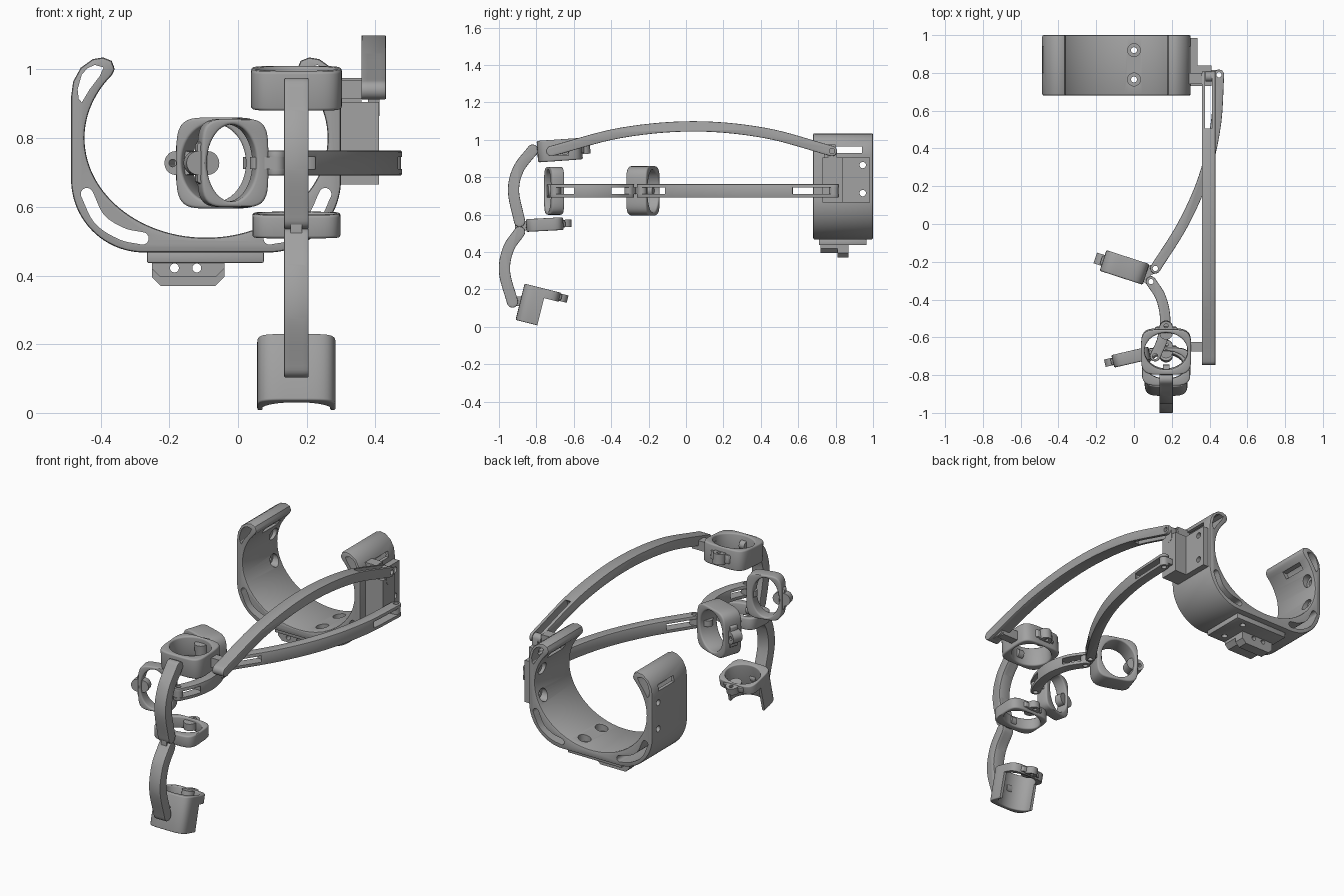
import bpy, bmesh, math
from mathutils import Matrix, Vector

cube = bpy.data.objects.get("Cube")
if cube:
    bpy.data.objects.remove(cube)

grey = bpy.data.materials.new("plain grey")
grey.use_nodes = True
COLOUR = (0.36, 0.36, 0.36, 1)
grey.diffuse_color = COLOUR
grey.node_tree.nodes["Principled BSDF"].inputs["Base Color"].default_value = COLOUR


def frame(x, y, z, origin=(0, 0, 0)):
    """Matrix whose columns are the given axes."""
    m = Matrix((x, y, z)).transposed().to_4x4()
    return Matrix.Translation(origin) @ m


X, Y, Z = Vector((1, 0, 0)), Vector((0, 1, 0)), Vector((0, 0, 1))


def side(x):       # drawing plane (y, z) at a given x
    return frame(Y, Z, X, (x, 0, 0))


def front(y):      # drawing plane (x, z) at a given y
    return frame(X, Z, -Y, (0, y, 0))


def top(z):        # drawing plane (x, y) at a given z
    return frame(X, Y, Z, (0, 0, z))


def make(name, bm, m):
    bm.transform(m)
    bmesh.ops.recalc_face_normals(bm, faces=bm.faces)
    mesh = bpy.data.meshes.new(name)
    bm.to_mesh(mesh)
    bm.free()
    mesh.materials.append(grey)
    ob = bpy.data.objects.new(name, mesh)
    bpy.context.collection.objects.link(ob)
    return ob


def apply(ob, mod):
    with bpy.context.temp_override(object=ob, active_object=ob, selected_objects=[ob]):
        bpy.ops.object.modifier_apply(modifier=mod.name)


def bevel(ob, width, segments=2):
    mod = ob.modifiers.new("bevel", "BEVEL")
    mod.width, mod.segments = width, segments
    mod.limit_method, mod.angle_limit = "ANGLE", math.radians(50)
    apply(ob, mod)
    return ob


def cut(ob, *cutters):
    for c in cutters:
        mod = ob.modifiers.new("cut", "BOOLEAN")
        mod.operation, mod.object, mod.solver = "DIFFERENCE", c, "EXACT"
        apply(ob, mod)
        bpy.data.objects.remove(c)
    return ob


def prism(name, pts, depth, m):
    bm = bmesh.new()
    f = bm.faces.new([bm.verts.new((p[0], p[1], -depth / 2)) for p in pts])
    r = bmesh.ops.extrude_face_region(bm, geom=[f])
    bmesh.ops.translate(bm, vec=(0, 0, depth),
                        verts=[v for v in r["geom"] if isinstance(v, bmesh.types.BMVert)])
    return make(name, bm, m)


def box(name, lo, hi):
    pts = [(lo[0], lo[1]), (hi[0], lo[1]), (hi[0], hi[1]), (lo[0], hi[1])]
    return prism(name, pts, hi[2] - lo[2], top((lo[2] + hi[2]) / 2))


def arc(cx, cy, rx, ry, a, b, n=24):
    return [(cx + rx * math.cos(math.radians(a + (b - a) * i / n)),
             cy + ry * math.sin(math.radians(a + (b - a) * i / n))) for i in range(n + 1)]


def disc(c, r, depth, m):
    return prism("cutter", arc(c[0], c[1], r, r, 0, 360, 28)[:-1], depth, m)


def smooth_path(pts, n=14):
    """Catmull-Rom curve through the points."""
    p = [Vector(q) for q in pts]
    p = [2 * p[0] - p[1]] + p + [2 * p[-1] - p[-2]]
    out = []
    for a, b, c, d in zip(p, p[1:], p[2:], p[3:]):
        for i in range(n):
            t = i / n
            out.append(0.5 * (2 * b + (c - a) * t + (2 * a - 5 * b + 4 * c - d) * t * t
                              + (3 * b - a - 3 * c + d) * t ** 3))
    return out + [p[-2]]


def strip(name, path, width, depth, m):
    """Band of constant width along a flat path, with round ends."""
    r, n = width / 2, len(path)
    left, right = [], []
    for i, p in enumerate(path):
        d = (path[min(i + 1, n - 1)] - path[max(i - 1, 0)]).normalized()
        left.append(p + Vector((-d.y, d.x)) * r)
        right.append(p - Vector((-d.y, d.x)) * r)

    def cap(c, start):
        v = start - c
        return [c + Matrix.Rotation(-math.pi * k / 10, 2) @ v for k in range(1, 10)]
    pts = left + cap(path[-1], left[-1]) + right[::-1] + cap(path[0], right[0])
    return prism(name, pts, depth, m)


def link(name, pts, width, m, slots, depth=0.072):
    """Curved bar with a fork and a pivot hole at both ends."""
    path = smooth_path(pts)
    ob = bevel(strip(name, path, width, depth, m), 0.004)
    a, b = [max(2, round(s * len(path))) for s in slots]
    for part in (path[:a], path[::-1][:b]):
        d = (part[0] - part[1]).normalized() * 0.06
        cut(ob, strip("cutter", [part[0] + d] + part, width * 1.4, 0.036, m))
    return cut(ob, *[disc(p, 0.014, 0.2, m) for p in (pts[0], pts[-1])])


def tongue(name, pts, m, width=0.05, holes=(-1,)):
    ob = strip(name, [Vector(p) for p in pts], width, 0.034, m)
    return cut(ob, *[disc(pts[i], 0.014, 0.2, m) for i in holes])


def ring(name, w, d, h, rx, ry, m, shift=0.0):
    """Rounded square band with an oval bore; strap lug on its local +y side."""
    bm, n, loops = bmesh.new(), 72, []
    for z in (-h / 2, h / 2):
        outer, inner = [], []
        for i in range(n):
            c, s = math.cos(math.tau * i / n), math.sin(math.tau * i / n)
            r = ((abs(c) / (w / 2)) ** 4.5 + (abs(s) / (d / 2)) ** 4.5) ** (-1 / 4.5)
            outer.append(bm.verts.new((r * c, r * s, z)))
            inner.append(bm.verts.new((rx * c, ry * s + shift, z)))
        loops += [outer, inner]
    lo, li, uo, ui = loops
    for a, b in ((lo, uo), (uo, ui), (ui, li), (li, lo)):
        for i in range(n):
            j = (i + 1) % n
            bm.faces.new((a[i], a[j], b[j], b[i]))
    return bevel(make(name, bm, m), 0.01, 3)


def lug(name, d, m, t):
    e = d / 2
    tab = strip(name, [Vector((0, e - 0.02)), Vector((0, e + 0.008))], 0.07, t, m)
    cut(tab, disc((0, e + 0.018), 0.011, 0.3, m))
    plate = [(-0.068, e - 0.012), (0.068, e - 0.012), (0.055, e + 0.01), (-0.055, e + 0.01)]
    bevel(prism(name + "_plate", plate, t * 0.8, m), 0.004)


# Forearm cuff: open U profile, mirrored about its own centre line
CX = -0.093
tip = [(0.265, 1.0), (0.275, 1.025), (0.30, 1.035), (0.33, 1.03),
       (0.365, 1.005), (0.387, 0.965), (0.393, 0.92)]
half = arc(0, 0.80, 0.354, 0.29, -90, 39, 40) + tip + arc(0.18, 0.68, 0.213, 0.213, 0, -90)
outline = half + [(-x, z) for x, z in half[::-1]][:-1]
cuff = bevel(prism("forearm_cuff", [(x + CX, z) for x, z in outline], 0.32, front(0.84)), 0.008)
drop = [(0.374, 0.942), (0.362, 0.985), (0.345, 1.004), (0.324, 1.013), (0.298, 1.006),
        (0.31, 0.98), (0.339, 0.942), (0.362, 0.904), (0.371, 0.915)]
slot = [(0.347, 0.637), (0.31, 0.564), (0.246, 0.522), (0.185, 0.508)]
for s in (-1, 1):
    cut(cuff, prism("cutter", [(s * x + CX, z) for x, z in drop], 1, front(0.84)),
        strip("cutter", smooth_path([(s * x + CX, z) for x, z in slot]), 0.036, 1, front(0.84)))
cut(cuff, box("cutter", (-1, 0.80, 0.93), (1, 0.94, 0.965)))
for z in (0.865, 0.715):
    cut(cuff, disc((0.945, z), 0.017, 2, side(0)), disc((0.945, z), 0.034, 0.74, side(CX)))
for y in (0.92, 0.765):
    cut(cuff, disc((0, y), 0.016, 0.4, top(0.5)), disc((0, y), 0.034, 0.2, top(0.588)))

# Clip under the cuff
plate = bevel(box("clip_plate", (-0.265, 0.71, 0.437), (0.075, 0.965, 0.469)), 0.004)
cut(plate, *[disc((0, y), 0.016, 0.4, top(0.5)) for y in (0.92, 0.765)])
for name, y, d, low in (("clip_front", 0.765, 0.09, 0.395), ("clip_back", 0.84, 0.06, 0.37)):
    pts = [(-0.25, 0.44), (-0.25, low + 0.025), (-0.225, low), (-0.065, low),
           (-0.04, low + 0.025), (-0.04, 0.44)]
    clip = prism(name, pts, d, front(y))
    cut(clip, *[disc((x, 0.422), 0.013, 0.3, front(y)) for x in (-0.185, -0.12)])

# Hinge block on the cuff
mount = box("mount_plate", (0.29, 0.73, 0.665), (0.335, 0.985, 0.905))
cut(mount, *[disc((0.945, z), 0.017, 1, side(0.3)) for z in (0.865, 0.715)])
box("mount_block", (0.334, 0.73, 0.665), (0.41, 0.84, 0.905))
box("mount_bracket", (0.29, 0.74, 0.90), (0.36, 0.80, 0.975))
tongue("upper_mount_tongue", [(0.785, 0.89), (0.78, 0.94)], side(0.395))
tongue("lower_mount_tongue", [(0.39, 0.79), (0.45, 0.79)], top(0.7275))

# Long arms
link("upper_arm", [(-0.72, 0.94), (-0.35, 1.037), (0.04, 1.072), (0.42, 1.037), (0.78, 0.94)],
     0.055, side(0.395), (0.2, 0.19))
link("lower_arm", [(0.45, 0.79), (0.432, 0.52), (0.37, 0.25), (0.26, 0.0), (0.113, -0.235)],
     0.055, top(0.7275), (0.19, 0.14))

# Finger links
link("upper_finger_link", [(-0.82, 0.945), (-0.896, 0.843), (-0.922, 0.725), (-0.89, 0.565)],
     0.06, side(0.17), (0.2, 0.25))
link("lower_finger_link", [(-0.89, 0.507), (-0.95, 0.416), (-0.97, 0.293), (-0.928, 0.133)],
     0.06, side(0.17), (0.25, 0.25))
link("thumb_link", [(0.09, -0.305), (0.142, -0.39), (0.165, -0.5), (0.15, -0.61), (0.112, -0.70)],
     0.055, top(0.7275), (0.24, 0.25))


def tilted(pos, deg):      # upright ring, hinge towards the front
    return Matrix.Translation(pos) @ Matrix.Rotation(math.radians(deg), 4, "X")


def turned(pos, deg):      # sideways ring, hinge towards +x
    return Matrix.Translation(pos) @ Matrix.Rotation(math.radians(deg), 4, "Z") @ frame(-Z, -X, Y)


# Wide and narrow rings with strap lugs
for name, m in (("finger_base", tilted((0.17, -0.675, 0.945), 4)),
                ("thumb_base", turned((-0.05, -0.23, 0.7275), -18))):
    ring(name + "_ring", 0.265, 0.24, 0.115, 0.114, 0.098, m, 0.005)
    lug(name + "_lug", 0.24, m, 0.06)
for name, m in (("finger_middle", tilted((0.17, -0.755, 0.547), 3)),
                ("thumb_tip", turned((-0.015, -0.705, 0.7275), 13))):
    ring(name + "_ring", 0.257, 0.2, 0.068, 0.112, 0.074, m, 0.01)
    lug(name + "_lug", 0.2, m, 0.04)

# Fingertip cup: full band on top, half shell in front
m = tilted((0.17, -0.79, 0.11), -14)
cup = ring("fingertip_cup", 0.228, 0.2, 0.2, 0.099, 0.078, m, 0.01)
back = box("cutter", (-0.2, 0.02, -0.2), (0.2, 0.2, 0.05))
back.data.transform(m)
cut(cup, back)
lug("fingertip_lug", 0.2, m @ Matrix.Translation((0, 0, 0.075)), 0.04)

# Hinge tongues joining rings and links
box("finger_side_tab", (0.28, -0.675, 0.915), (0.40, -0.625, 0.97))
tongue("finger_side_tongue", [(-0.65, 0.943), (-0.72, 0.94)], side(0.395))
tongue("finger_base_tongue", [(-0.77, 0.94), (-0.82, 0.945)], side(0.17))
tongue("finger_middle_tongue", [(-0.83, 0.545), (-0.87, 0.54)], side(0.17), holes=())
tongue("finger_middle_bar", [(-0.89, 0.507), (-0.89, 0.565)], side(0.17), holes=(0, 1))
tongue("fingertip_tongue", [(-0.87, 0.14), (-0.928, 0.133)], side(0.17))
tongue("thumb_base_tongue", [(0.04, -0.26), (0.113, -0.235)], top(0.7275))
tongue("thumb_link_tongue", [(0.045, -0.27), (0.09, -0.305)], top(0.7275))
tongue("thumb_tip_tongue", [(0.06, -0.69), (0.112, -0.70)], top(0.7275))

# Smooth shading with crisp edges
bpy.ops.object.select_all(action="DESELECT")
for ob in bpy.context.collection.objects:
    if ob.type == "MESH":
        ob.select_set(True)
        bpy.context.view_layer.objects.active = ob
bpy.ops.object.shade_smooth_by_angle(angle=math.radians(32))
